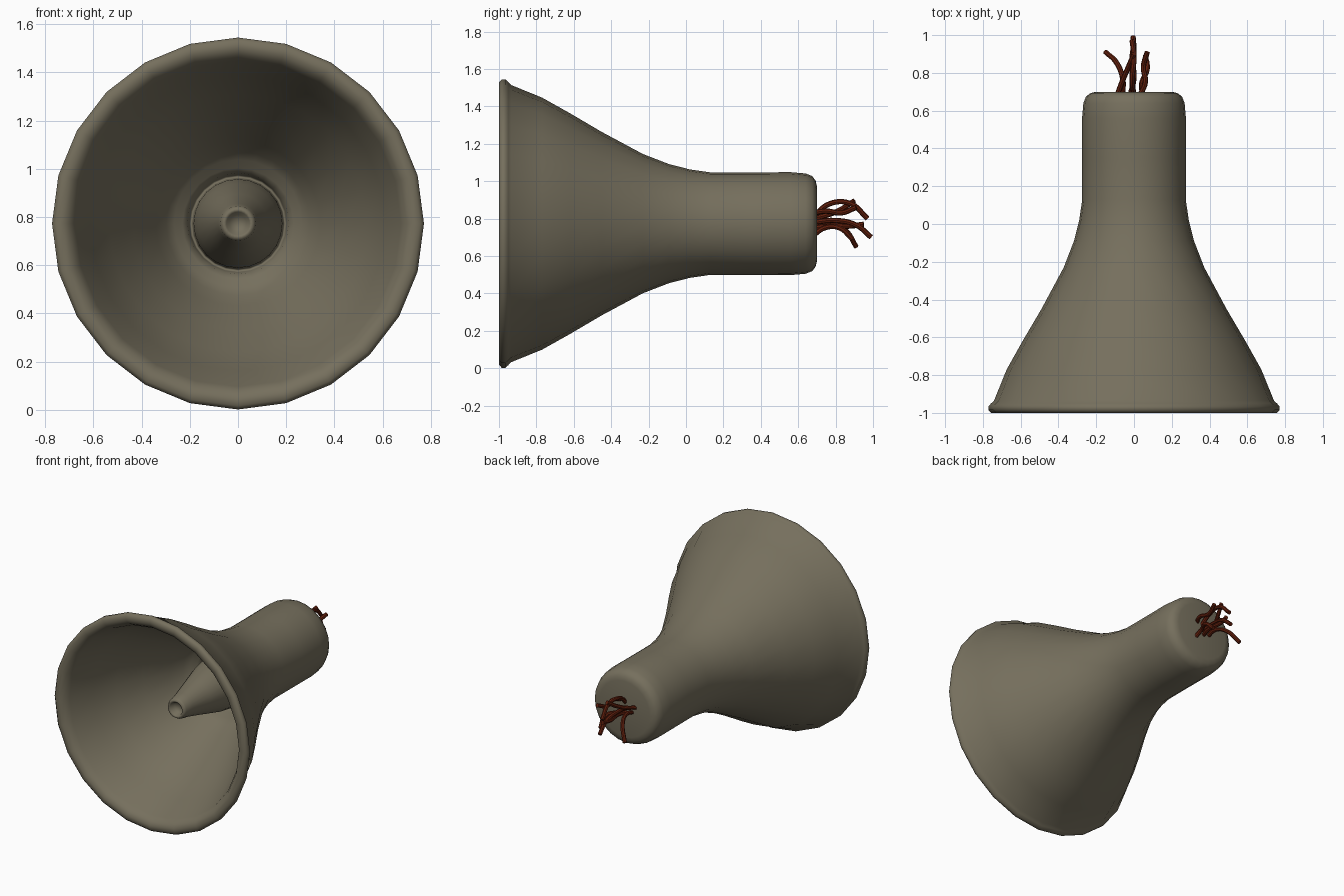
import bpy, bmesh, math

if "Cube" in bpy.data.objects:
    bpy.data.objects.remove(bpy.data.objects["Cube"])

AXIS_Z = 0.773
SIDES = 24


def material(name, rgb):
    m = bpy.data.materials.new(name)
    m.diffuse_color = (*rgb, 1)
    m.use_nodes = True
    m.node_tree.nodes["Principled BSDF"].inputs["Base Color"].default_value = m.diffuse_color
    return m


olive = material("olive_paint", (0.18, 0.16, 0.11))
rust = material("rust_red", (0.12, 0.014, 0.004))


def lathe(name, profile, mat):
    """Revolve (y, radius) points about the horizontal y axis; radius 0 makes a pole."""
    bm = bmesh.new()
    rings = []
    for y, r in profile:
        if r == 0:
            rings.append([bm.verts.new((0, y, AXIS_Z))] * SIDES)
            continue
        rings.append([bm.verts.new((r * math.sin(2 * math.pi * i / SIDES), y,
                                    AXIS_Z + r * math.cos(2 * math.pi * i / SIDES)))
                      for i in range(SIDES)])
    for a, b in zip(rings, rings[1:]):
        for i in range(SIDES):
            j = (i + 1) % SIDES
            bm.faces.new(list(dict.fromkeys((a[i], a[j], b[j], b[i]))))
    bmesh.ops.recalc_face_normals(bm, faces=bm.faces)
    for f in bm.faces:
        f.smooth = True
    me = bpy.data.meshes.new(name)
    bm.to_mesh(me)
    bm.free()
    me.materials.append(mat)
    ob = bpy.data.objects.new(name, me)
    bpy.context.collection.objects.link(ob)
    return ob


# Horn shell: back cap, neck, flared bell, rolled rim, inner wall, throat lip and inner cone
back_and_neck = [(0.70, 0), (0.70, 0.20), (0.693, 0.230), (0.675, 0.254), (0.64, 0.268),
                 (0.56, 0.275), (0.35, 0.274), (0.13, 0.274)]
bell_outside = [(0.02, 0.290), (-0.09, 0.318), (-0.23, 0.372), (-0.45, 0.490),
                (-0.62, 0.590), (-0.77, 0.674), (-0.935, 0.741)]
rim = [(-0.95, 0.757), (-0.965, 0.771), (-0.985, 0.771), (-1.0, 0.755),
       (-1.0, 0.725), (-0.985, 0.698), (-0.95, 0.676)]
bell_inside = [(-0.77, 0.612), (-0.62, 0.535), (-0.45, 0.440), (-0.28, 0.342),
               (-0.20, 0.298), (-0.165, 0.265), (-0.145, 0.230), (-0.125, 0.210),
               (-0.09, 0.202), (-0.07, 0.195), (-0.09, 0.188)]
inner_cone = [(-0.20, 0.184), (-0.32, 0.165), (-0.48, 0.122), (-0.63, 0.083),
              (-0.69, 0.073), (-0.71, 0.061), (-0.705, 0.048), (-0.67, 0.036), (-0.665, 0)]
lathe("horn_shell", back_and_neck + bell_outside + rim + bell_inside + inner_cone, olive)


# Loose wires sticking out of the back cap
def wire(name, points, radius=0.014):
    cu = bpy.data.curves.new(name, 'CURVE')
    cu.dimensions = '3D'
    cu.bevel_depth = radius
    cu.bevel_resolution = 2
    cu.resolution_u = 5
    cu.use_fill_caps = True
    sp = cu.splines.new('BEZIER')
    sp.bezier_points.add(len(points) - 1)
    for bp, p in zip(sp.bezier_points, points):
        bp.co = p
        bp.handle_left_type = bp.handle_right_type = 'AUTO'
    cu.materials.append(rust)
    ob = bpy.data.objects.new(name, cu)
    bpy.context.collection.objects.link(ob)
    bpy.ops.object.select_all(action='DESELECT')
    ob.select_set(True)
    bpy.context.view_layer.objects.active = ob
    bpy.ops.object.convert(target='MESH')
    bpy.ops.object.shade_smooth_by_angle()


paths = [
    [(-0.06, 0.68, 0.76), (-0.06, 0.77, 0.775), (-0.09, 0.85, 0.74), (-0.15, 0.91, 0.65)],
    [(-0.09, 0.68, 0.80), (-0.06, 0.76, 0.82), (-0.03, 0.83, 0.85), (0.00, 0.90, 0.895)],
    [(0.00, 0.68, 0.81), (-0.01, 0.77, 0.88), (0.00, 0.88, 0.88), (-0.01, 0.97, 0.80)],
    [(-0.01, 0.68, 0.78), (-0.01, 0.80, 0.79), (0.00, 0.91, 0.765), (-0.005, 0.99, 0.70)],
    [(-0.02, 0.68, 0.75), (0.00, 0.78, 0.76), (-0.01, 0.88, 0.76), (0.00, 0.95, 0.77)],
    [(0.03, 0.68, 0.83), (0.06, 0.75, 0.84), (0.05, 0.83, 0.83), (0.07, 0.91, 0.86)],
    [(0.05, 0.68, 0.71), (0.04, 0.74, 0.75), (0.07, 0.82, 0.75), (0.06, 0.89, 0.69)],
]
for n, p in enumerate(paths, 1):
    wire(f"wire_{n}", p)
